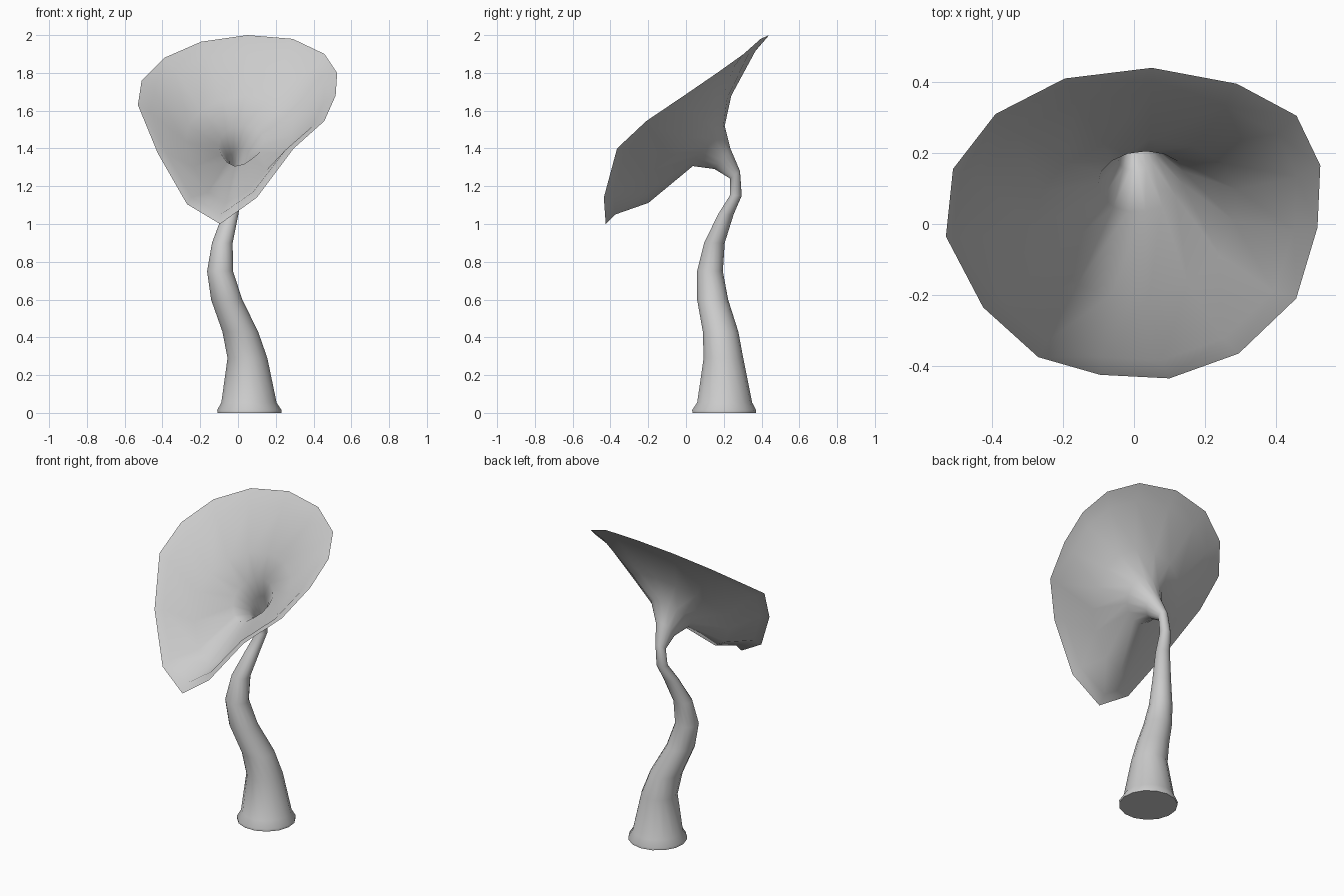
import bpy, bmesh, math
from mathutils import Vector

if "Cube" in bpy.data.objects:
    bpy.data.objects.remove(bpy.data.objects["Cube"])

N = 15  # sides around the stem and flare

# Flared rim, clockwise from the back
rim = [Vector(p) for p in (
    (.05, .44, 2.0), (.29, .395, 1.98), (.458, .305, 1.9), (.525, .165, 1.8),
    (.517, -.01, 1.68), (.457, -.21, 1.545), (.295, -.365, 1.4), (.10, -.435, 1.14),
    (-.095, -.425, 1.0), (-.27, -.375, 1.105), (-.425, -.235, 1.375),
    (-.53, -.035, 1.63), (-.51, .155, 1.76), (-.39, .31, 1.88), (-.195, .41, 1.965))]


def ring(back, front, half_width):
    """Ellipse through a back and a front point, widened along x."""
    b, f = Vector(back), Vector(front)
    c = (b + f) / 2
    return [c + (b - c) * math.cos(a) + Vector((half_width * math.sin(a), 0, 0))
            for a in (2 * math.pi * i / N for i in range(N))]


# How the rim departs from a plain ellipse; fades out towards the throat
plain = ring((.05, .44, 2.0), (-.095, -.425, 1.0), .52)
warp = [p - q for p, q in zip(rim, plain)]

# Stem: centre x, centre y, z, radius
stem = [(.06, .20, 0, .17), (.06, .20, .015, .171), (.058, .203, .055, .147),
        (.05, .197, .29, .106), (.012, .182, .43, .095), (-.06, .14, .6, .083),
        (-.095, .126, .75, .069), (-.083, .15, .9, .055), (-.04, .21, 1.05, .042),
        (-.015, .263, 1.15, .032)]
rings = [ring((x, y + r, z), (x, y - r, z), r) for x, y, z, r in stem]

# Throat and flare: back point, front point, half width, share of rim warp
flare = [((0, .286, 1.28), (-.005, .233, 1.24), .03, 0),
         ((.02, .235, 1.40), (0, .15, 1.29), .055, 0),
         ((.035, .205, 1.52), (0, .035, 1.305), .12, .08),
         ((.045, .24, 1.68), (-.05, -.2, 1.11), .28, .4),
         ((.05, .37, 1.92), (-.09, -.375, 1.05), .455, .85)]
for b, f, w, k in flare:
    rings.append([p + d * k for p, d in zip(ring(b, f, w), warp)])
rings.append(rim)

# Skin the rings into one surface, closed underneath and open at the rim
bm = bmesh.new()
loops = [[bm.verts.new(p) for p in r] for r in rings]
for lo, hi in zip(loops, loops[1:]):
    for i in range(N):
        j = (i + 1) % N
        bm.faces.new((lo[i], hi[i], hi[j], lo[j]))
bm.faces.new(loops[0])
for face in bm.faces:
    face.smooth = True
for e in bm.edges:
    if e.verts[0].co.z < .01 and e.verts[1].co.z < .01:
        e.smooth = False
mesh = bpy.data.meshes.new("trumpet_flower")
bm.to_mesh(mesh)
bm.free()
flower = bpy.data.objects.new("trumpet_flower", mesh)
bpy.context.collection.objects.link(flower)
